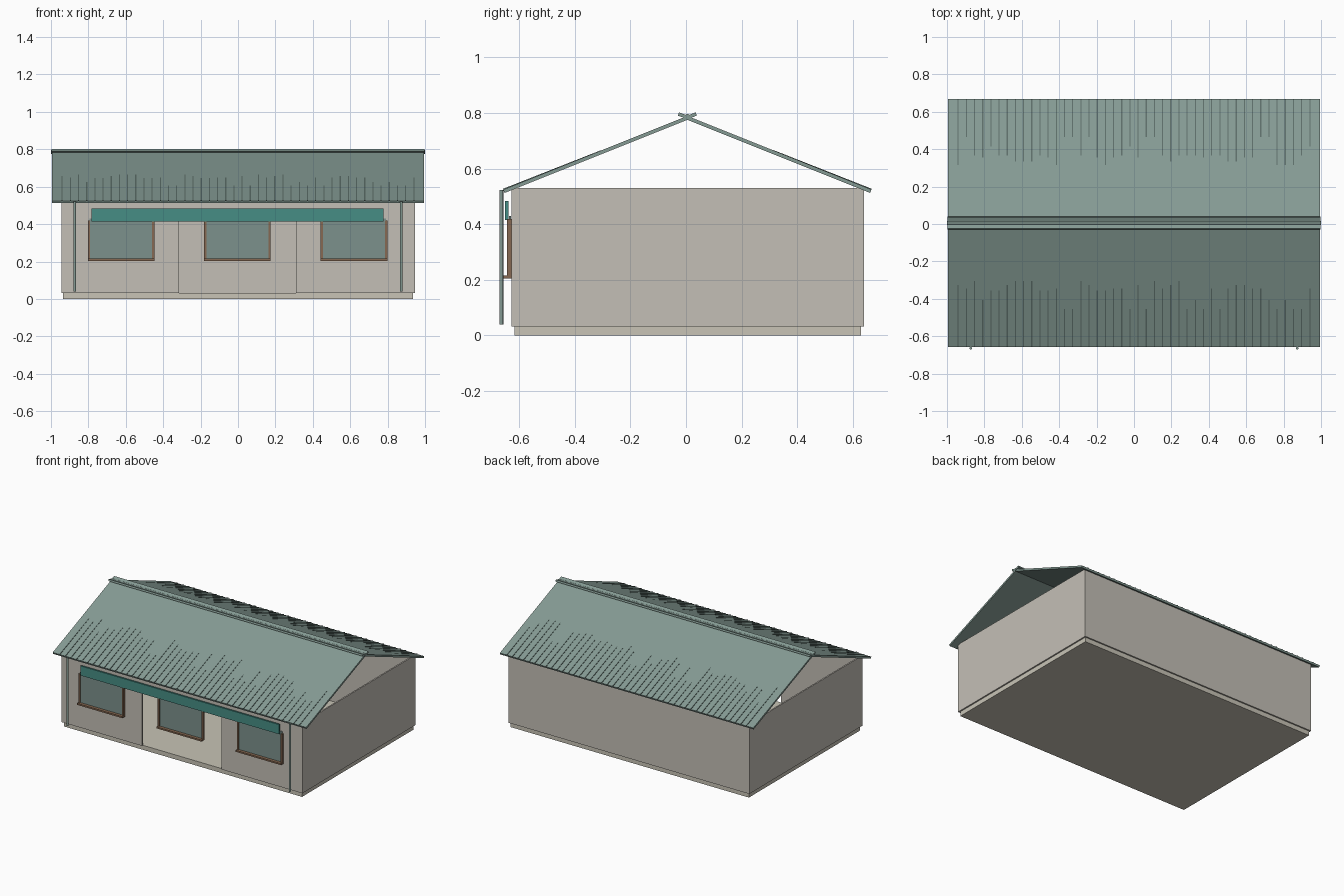
import bpy, bmesh, math, random
from mathutils import Matrix

if "Cube" in bpy.data.objects:
    bpy.data.objects.remove(bpy.data.objects["Cube"])

random.seed(4)


def mat(name, r, g, b):
    m = bpy.data.materials.new(name)
    lin = [((c / 255 + 0.055) / 1.055) ** 2.4 for c in (r, g, b)]
    m.diffuse_color = (*lin, 1)
    m.use_nodes = True
    m.node_tree.nodes["Principled BSDF"].inputs["Base Color"].default_value = m.diffuse_color
    return m


WALL = mat("warm grey wall", 196, 191, 182)
BASE = mat("cream base", 200, 196, 182)
ROOF = mat("grey green roof", 133, 155, 148)
RIB = mat("dark rib", 92, 110, 105)
GLASS = mat("green grey glass", 124, 145, 140)
SIGN = mat("teal board", 70, 141, 133)
WOOD = mat("brown wood", 134, 105, 82)


def finish(name, bm, material):
    bmesh.ops.recalc_face_normals(bm, faces=bm.faces)
    me = bpy.data.meshes.new(name)
    bm.to_mesh(me)
    bm.free()
    me.materials.append(material)
    ob = bpy.data.objects.new(name, me)
    bpy.context.collection.objects.link(ob)
    return ob


def add_box(bm, x, y, z):
    m = Matrix.Translation([(a + b) / 2 for a, b in (x, y, z)])
    s = Matrix.Diagonal([b - a for a, b in (x, y, z)] + [1])
    bmesh.ops.create_cube(bm, size=1, matrix=m @ s)


def boxes(name, material, *items):
    bm = bmesh.new()
    for it in items:
        add_box(bm, *it)
    return finish(name, bm, material)


def add_prism(bm, profile, x0, x1):
    """Extrude a (y, z) outline along x."""
    a = [bm.verts.new((x0, y, z)) for y, z in profile]
    b = [bm.verts.new((x1, y, z)) for y, z in profile]
    n = len(a)
    bm.faces.new(a)
    bm.faces.new(b[::-1])
    for i in range(n):
        j = (i + 1) % n
        bm.faces.new((a[i], b[i], b[j], a[j]))


def cylinder(name, material, radius, depth, loc, axis):
    bm = bmesh.new()
    rot = Matrix.Rotation(math.pi / 2, 4, 'Y') if axis == 'x' else Matrix()
    bmesh.ops.create_cone(bm, cap_ends=True, segments=12, radius1=radius, radius2=radius,
                          depth=depth, matrix=Matrix.Translation(loc) @ rot)
    ob = finish(name, bm, material)
    for p in ob.data.polygons:
        p.use_smooth = len(p.vertices) == 4
    return ob


# Base slab, which is also the floor
boxes("base_slab", BASE, ((-.935, .935), (-.617, .63), (0, .032)))

# Thin wall panels, with a wide opening in the middle of the front
Z = (.032, .53)
boxes("back_wall", WALL, ((-.945, .945), (.63, .64), Z))
boxes("side_walls", WALL, *[(x, (-.618, .63), Z) for x in ((-.945, -.935), (.935, .945))])
boxes("front_wall", WALL,
      ((-.945, -.315), (-.628, -.618), Z),
      ((.31, .945), (-.628, -.618), Z),
      ((-.315, .31), (-.628, -.618), (.45, .53)))

# Two roof slabs, open at the gables
YC, TOP, SLOPE, T = .005, .789, .4, .013
ROOF_END = .662
for side, label in ((-1, "front"), (1, "back")):
    def pt(d, off, s=side):
        """Point d out from the ridge, off above the roof surface."""
        k = math.hypot(1, SLOPE)
        return (YC + s * (d + off * SLOPE / k), TOP - d * SLOPE + off / k)

    bm = bmesh.new()
    add_prism(bm, [(YC, TOP), pt(ROOF_END, 0), pt(ROOF_END, -T), (YC, TOP - T * 1.08)], -.995, .995)
    finish(label + "_roof", bm, ROOF)

    # Narrow ribs that rise out of the lower half of the roof
    bm = bmesh.new()
    for i in range(44):
        x = -.94 + i * 1.88 / 43
        start = random.choice((.31, .33, .35, .36, .36, .41, .46))
        add_prism(bm, [pt(start, -.002), pt(start, .001), pt(ROOF_END, .003), pt(ROOF_END, -.002)],
                  x - .003, x + .003)
    finish(label + "_roof_ribs", bm, RIB)

    # Ridge flap that tips up on this side
    bm = bmesh.new()
    add_prism(bm, [(YC, .778), (YC + side * .034, .790), (YC + side * .030, .802), (YC, .790)],
              -.998, .998)
    finish(label + "_ridge_flap", bm, ROOF)

cylinder("ridge_pipe", ROOF, .01, 2.0, (0, YC, .786), 'x')

# Windows with side posts and a projecting sill
for cx, label in ((-.625, "left"), (-.003, "middle"), (.62, "right")):
    boxes(label + "_window_glass", GLASS, ((cx - .17, cx + .17), (-.636, -.629), (.212, .43)))
    frame = [((cx + s * .172 - .006, cx + s * .172 + .006), (-.644, -.628), (.212, .418))
             for s in (-1, 1)]
    boxes(label + "_window_frame", WOOD, *frame,
          ((cx - .178, cx + .178), (-.658, -.628), (.204, .215)))

# Long board over the windows
boxes("front_board", SIGN, ((-.782, .777), (-.65, -.638), (.415, .483)))

# Downpipes
for s, label in ((-1, "left"), (1, "right")):
    cylinder(label + "_downpipe", ROOF, .007, .482, (s * .873, -.664, .281), 'z')
